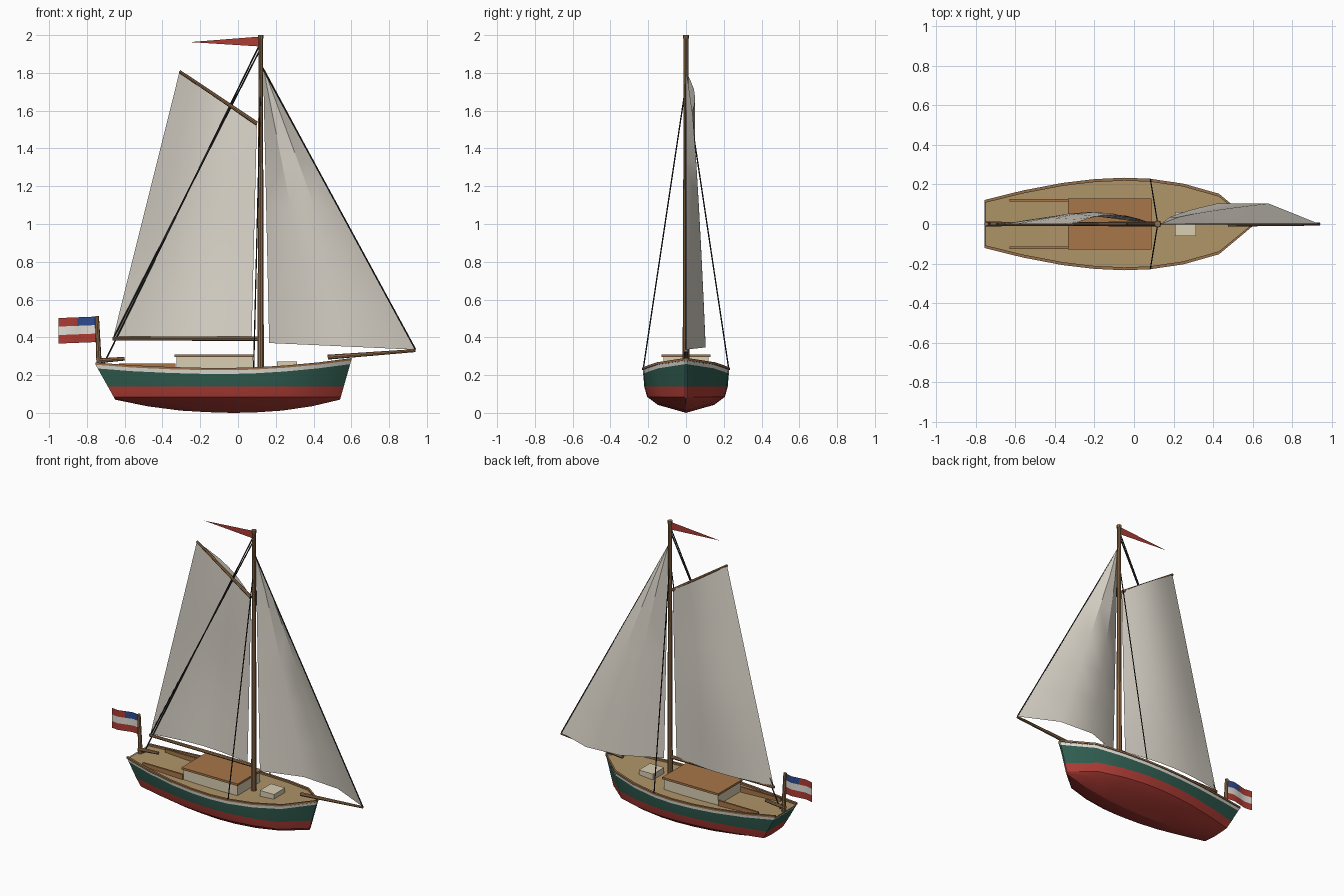
import bpy, bmesh
from math import sin, pi
from mathutils import Vector

if "Cube" in bpy.data.objects:
    bpy.data.objects.remove(bpy.data.objects["Cube"])


def mat(name, r, g, b):
    m = bpy.data.materials.new(name)
    m.diffuse_color = (r, g, b, 1)
    m.use_nodes = True
    m.node_tree.nodes["Principled BSDF"].inputs["Base Color"].default_value = m.diffuse_color
    return m


GREEN = mat("hull_green", .03, .11, .08)
RED = mat("red", .42, .045, .035)
WHITE = mat("white", .75, .72, .66)
DECK = mat("deck_tan", .43, .30, .14)
ROOF = mat("roof_brown", .39, .18, .065)
WOOD = mat("spar_wood", .30, .16, .07)
CREAM = mat("cabin_cream", .70, .62, .45)
SAIL = mat("canvas", .72, .68, .60)
ROPE = mat("rope", .02, .02, .02)
BLUE = mat("blue", .03, .07, .28)


def finish(name, bm, mats, smooth=True, recalc=True):
    if recalc:
        bmesh.ops.recalc_face_normals(bm, faces=bm.faces[:])
    me = bpy.data.meshes.new(name)
    bm.to_mesh(me)
    bm.free()
    for m in mats:
        me.materials.append(m)
    ob = bpy.data.objects.new(name, me)
    bpy.context.collection.objects.link(ob)
    if smooth:
        bpy.ops.object.select_all(action='DESELECT')
        ob.select_set(True)
        bpy.context.view_layer.objects.active = ob
        bpy.ops.object.shade_smooth_by_angle(angle=pi / 6)
    return ob


def rod(name, a, b, r1, r2, m=WOOD, sides=8):
    a, b = Vector(a), Vector(b)
    bm = bmesh.new()
    bmesh.ops.create_cone(bm, cap_ends=True, segments=sides, radius1=r1,
                          radius2=r2, depth=(b - a).length)
    rot = (b - a).to_track_quat('Z', 'Y')
    for v in bm.verts:
        v.co = rot @ v.co + (a + b) / 2
    return finish(name, bm, [m])


def box(name, lo, hi, m):
    bm = bmesh.new()
    bmesh.ops.create_cube(bm, size=1)
    for v in bm.verts:
        v.co = [lo[i] + (v.co[i] + .5) * (hi[i] - lo[i]) for i in range(3)]
    return finish(name, bm, [m], False)


def sheet(name, rows, mats, pick=lambda i, j: 0, closed=False, caps=False, smooth=True):
    """Skin a list of point rows; pick(i, j) gives the material slot."""
    bm = bmesh.new()
    vs = [[bm.verts.new(p) for p in row] for row in rows]
    n = len(rows[0])
    for i in range(len(rows) - 1):
        for j in range(n if closed else n - 1):
            k = (j + 1) % n
            f = bm.faces.new((vs[i][j], vs[i][k], vs[i + 1][k], vs[i + 1][j]))
            f.material_index = pick(i, j)
    if caps:
        bm.faces.new(vs[0])
        bm.faces.new(vs[-1][::-1])
    return finish(name, bm, mats, smooth)


# Hull stations: x at sheer, half width, sheer height, keel height
STATIONS = [(-.755, .117, .257, .070), (-.56, .165, .242, .035), (-.36, .203, .233, .012),
            (-.20, .222, .229, .004), (-.05, .229, .228, 0), (.08, .224, .231, .002),
            (.25, .199, .241, .012), (.43, .148, .258, .035), (.60, .006, .280, .070)]


def section(x, w, s, k):
    xb = -.65 + (x + .755) / 1.355 * 1.19
    levels = [(0, k), (.65, k + (.085 - k) * .5), (.90, .085), (.965, .14),
              (.99, s - .022), (1, s)]
    half = [(xb + (x - xb) * (z - .07) / (s - .07) if z > .07 else xb, f * w, z)
            for f, z in levels]
    return [(p[0], -p[1], p[2]) for p in half[:0:-1]] + half


def band(i, j):
    return [2, 1, 0, 0, 0, 0, 0, 0, 1, 2][j]


rings = [section(*s) for s in STATIONS]
sheet("hull", rings, [RED, GREEN, WHITE], band)

# Transom and stem closing the hull ends, in matching colour bands
for name, r in (("transom", rings[0]), ("stem", rings[-1])):
    rows = [[r[5 - i], r[5 + i]] for i in range(1, 6)]
    ob = sheet(name, rows, [RED, GREEN, WHITE], lambda i, j: [0, 0, 1, 2][i], smooth=False)
    bm = bmesh.new()
    bm.from_mesh(ob.data)
    bm.faces.new([bm.verts.new(r[q]) for q in (4, 5, 6)])
    bmesh.ops.remove_doubles(bm, verts=bm.verts[:], dist=1e-5)
    bmesh.ops.recalc_face_normals(bm, faces=bm.faces[:])
    out = -1 if name == "transom" else 1
    if sum(f.normal.x for f in bm.faces) * out < 0:
        bmesh.ops.reverse_faces(bm, faces=bm.faces[:])
    bm.to_mesh(ob.data)
    bm.free()

# Deck and rail caps follow the sheer
sheet("deck", [[(x, -w * .99, s - .006), (x, w * .99, s - .006)]
               for x, w, s, k in STATIONS][::-1], [DECK])
for side, label in ((-1, "right"), (1, "left")):
    rows = []
    for x, w, s, k in STATIONS:
        a, b = side * max(w - .010, 0), side * (w + .005)
        rows.append([(x, a, s - .002), (x, b, s - .002), (x, b, s + .010), (x, a, s + .010)])
    sheet("rail_" + label, rows, [WOOD], closed=True, caps=True)
    # Cockpit coaming
    y = side * .121
    box("coaming_" + label, (-.63, y - .006, .225), (-.33, y + .006, .262), ROOF)

# Cabin, roof and fore hatch
box("cabin", (-.325, -.12, .215), (.08, .12, .296), CREAM)
box("cabin_roof", (-.335, -.13, .296), (.088, .13, .31), ROOF)
box("fore_hatch", (.207, -.06, .225), (.313, .06, .272), CREAM)

# Spars
rod("mast", (.12, 0, .22), (.12, 0, 1.99), .018, .012, sides=10)
rod("mast_cap", (.12, 0, 1.982), (.12, 0, 2.0), .016, .016, sides=10)
rod("bowsprit", (.475, 0, .295), (.94, 0, .33), .013, .008)
rod("boom", (-.665, 0, .393), (.11, 0, .393), .010, .012)
rod("gaff", (.10, 0, 1.532), (-.31, 0, 1.808), .011, .008)
rod("tiller", (-.75, 0, .275), (-.60, 0, .287), .013, .010)
rod("flag_staff", (-.735, 0, .25), (-.747, 0, .512), .014, .011)


# Sails: four corners with a belly towards +y
def sail(name, foot, head, nu, nv, belly):
    rows = []
    for i in range(nv + 1):
        t = i / nv
        a = Vector(foot[0]).lerp(Vector(head[0]), t)
        b = Vector(foot[1]).lerp(Vector(head[1]), t)
        rows.append([a.lerp(b, j / nu) + Vector((0, belly(t) * sin(pi * j / nu), 0))
                     for j in range(nu + 1)])
    return sheet(name, rows, [SAIL])


sail("mainsail", ((-.66, 0, .402), (.072, 0, .402)), ((-.31, 0, 1.805), (.10, 0, 1.535)),
     6, 6, lambda t: .04 + .018 * sin(pi * min(1, t + .1)) ** 2 + .008 * t)
sail("jib", ((.165, 0, .37), (.938, 0, .335)), ((.133, 0, 1.825), (.137, 0, 1.825)),
     3, 6, lambda t: .12 * (1 - t) ** .6)

# Rigging
rod("forestay", (.94, 0, .335), (.125, 0, 1.835), .004, .004, ROPE, 6)
rod("backstay", (-.71, 0, .26), (.115, 0, 1.95), .004, .004, ROPE, 6)
rod("topping_lift", (-.66, 0, .395), (.115, 0, 1.92), .004, .004, ROPE, 6)
for side, label in ((-1, "right"), (1, "left")):
    rod("shroud_" + label, (.083, side * .226, .235), (.12, 0, 1.74), .0035, .0035, ROPE, 6)

# Ensign: three stripes with a blue corner by the staff
flag = [[(-.75 - .20 * u / 4, .010 * sin(pi * u / 2), .375 + .045 * v - .008 * u / 4)
         for u in range(5)] for v in range(4)]
sheet("ensign", flag, [RED, WHITE, BLUE],
      lambda i, j: 2 if i == 2 and j < 2 else i % 2)

# Masthead pennant
bm = bmesh.new()
bm.faces.new([bm.verts.new(p) for p in
              ((.115, 0, 1.94), (.115, 0, 1.992), (-.255, 0, 1.963))])
finish("pennant", bm, [RED], False)
